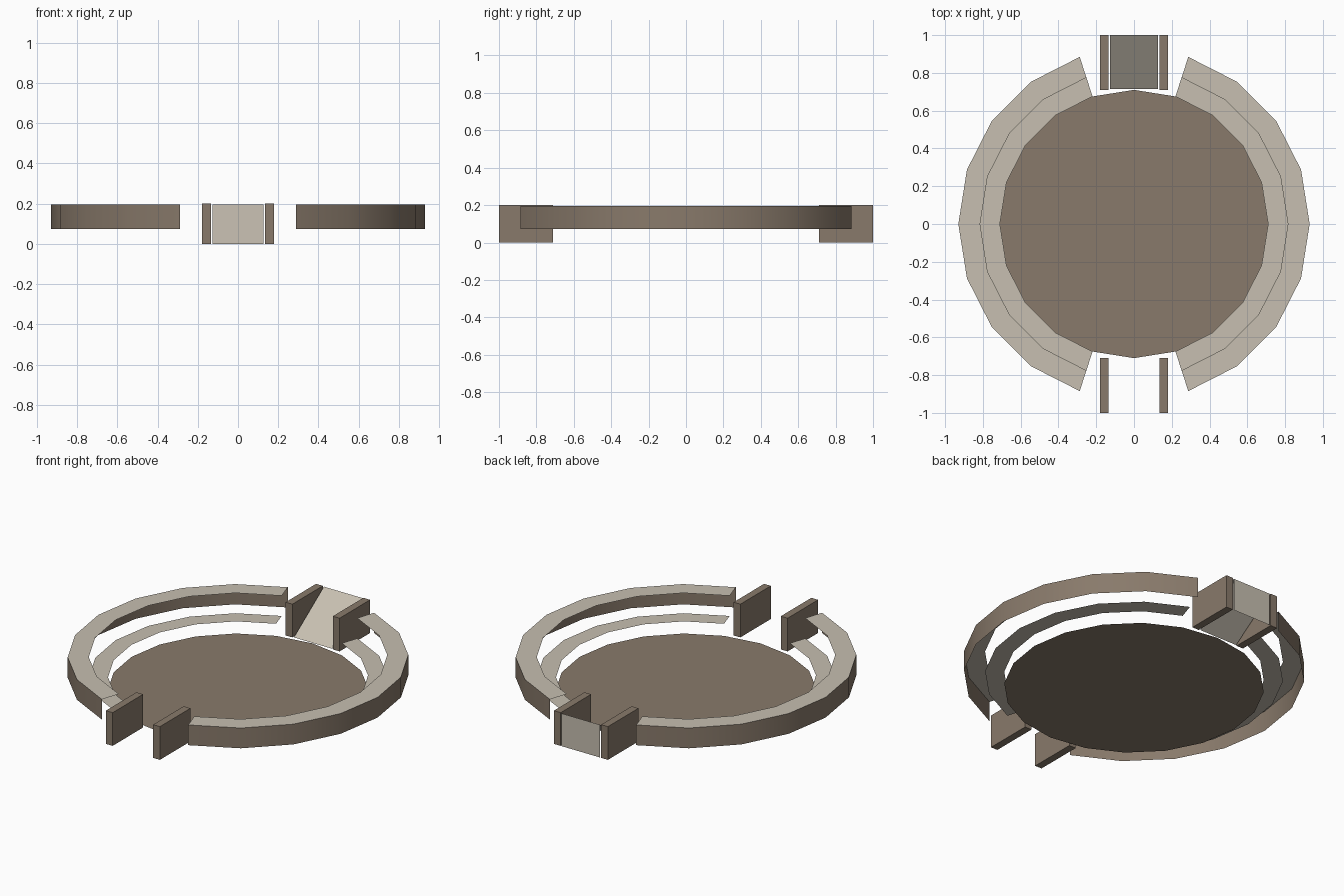
import bpy, bmesh
from math import sin, cos, radians

SIDES = 20
STEP = 360 / SIDES
R_FLOOR, R_MID, R_OUT = 0.71, 0.815, 0.93
Z_LOW, Z_HIGH = 0.073, 0.195
POST_TOP = 0.2

cube = bpy.data.objects.get("Cube")
if cube:
    bpy.data.objects.remove(cube, do_unlink=True)


def material(name, rgb):
    m = bpy.data.materials.new(name)
    m.use_nodes = True
    m.diffuse_color = (*rgb, 1)
    m.node_tree.nodes["Principled BSDF"].inputs["Base Color"].default_value = (*rgb, 1)
    return m


brown = material("stone brown", (0.25, 0.195, 0.147))
beige = material("pale beige", (0.571, 0.521, 0.44))


def finish(name, bm, mat, smooth=False):
    mesh = bpy.data.meshes.new(name)
    bm.to_mesh(mesh)
    bm.free()
    mesh.materials.append(mat)
    ob = bpy.data.objects.new(name, mesh)
    bpy.context.collection.objects.link(ob)
    if smooth:
        bpy.ops.object.select_all(action="DESELECT")
        ob.select_set(True)
        bpy.context.view_layer.objects.active = ob
        bpy.ops.object.shade_smooth_by_angle(angle=radians(30))
    return ob


def arc_strip(name, start, a, b, mat, smooth=False):
    """Sweep the edge between (radius, height) points a and b along one ring half."""
    bm = bmesh.new()
    rows = []
    for i in range(9):
        t = radians(start + i * STEP)
        rows.append([bm.verts.new((r * cos(t), r * sin(t), z)) for r, z in (a, b)])
    for p, q in zip(rows, rows[1:]):
        bm.faces.new((p[0], p[1], q[1], q[0]))
    return finish(name, bm, mat, smooth)


def box(name, lo, hi, mat):
    bm = bmesh.new()
    bmesh.ops.create_cube(bm, size=1)
    for v in bm.verts:
        v.co = [lo[k] if v.co[k] < 0 else hi[k] for k in range(3)]
    return finish(name, bm, mat)


# Flat floor disc
bm = bmesh.new()
bm.faces.new([bm.verts.new((R_FLOOR * cos(radians(i * STEP)),
                            R_FLOOR * sin(radians(i * STEP)), 0)) for i in range(SIDES)])
finish("floor_disc", bm, brown)

# Two ring halves: thin outer wall, top rim and low inner ledge
for side, start in (("left", -72), ("right", 108)):
    arc_strip(side + "_outer_wall", start, (R_OUT, Z_HIGH), (R_OUT, Z_LOW), brown, True)
    arc_strip(side + "_top_rim", start, (R_MID, Z_HIGH), (R_OUT, Z_HIGH), beige)
    arc_strip(side + "_inner_ledge", start, (R_FLOOR, Z_LOW), (R_MID, Z_LOW), beige)

# Gate posts in both gaps
for side, x0, x1 in (("left", 0.135, 0.18), ("right", -0.18, -0.135)):
    for end, y0, y1 in (("back", 0.71, 1), ("front", -1, -0.71)):
        box(f"{end}_{side}_post", (x0, y0, 0), (x1, y1, POST_TOP), brown)

# Back ramp with its upright back panel, open underneath
bm = bmesh.new()
rows = [[bm.verts.new((x, y, z)) for x in (-0.128, 0.128)]
        for y, z in ((0.715, 0), (1, 0.197), (1, 0))]
for p, q in zip(rows, rows[1:]):
    bm.faces.new((p[0], p[1], q[1], q[0]))
finish("back_ramp", bm, beige)
